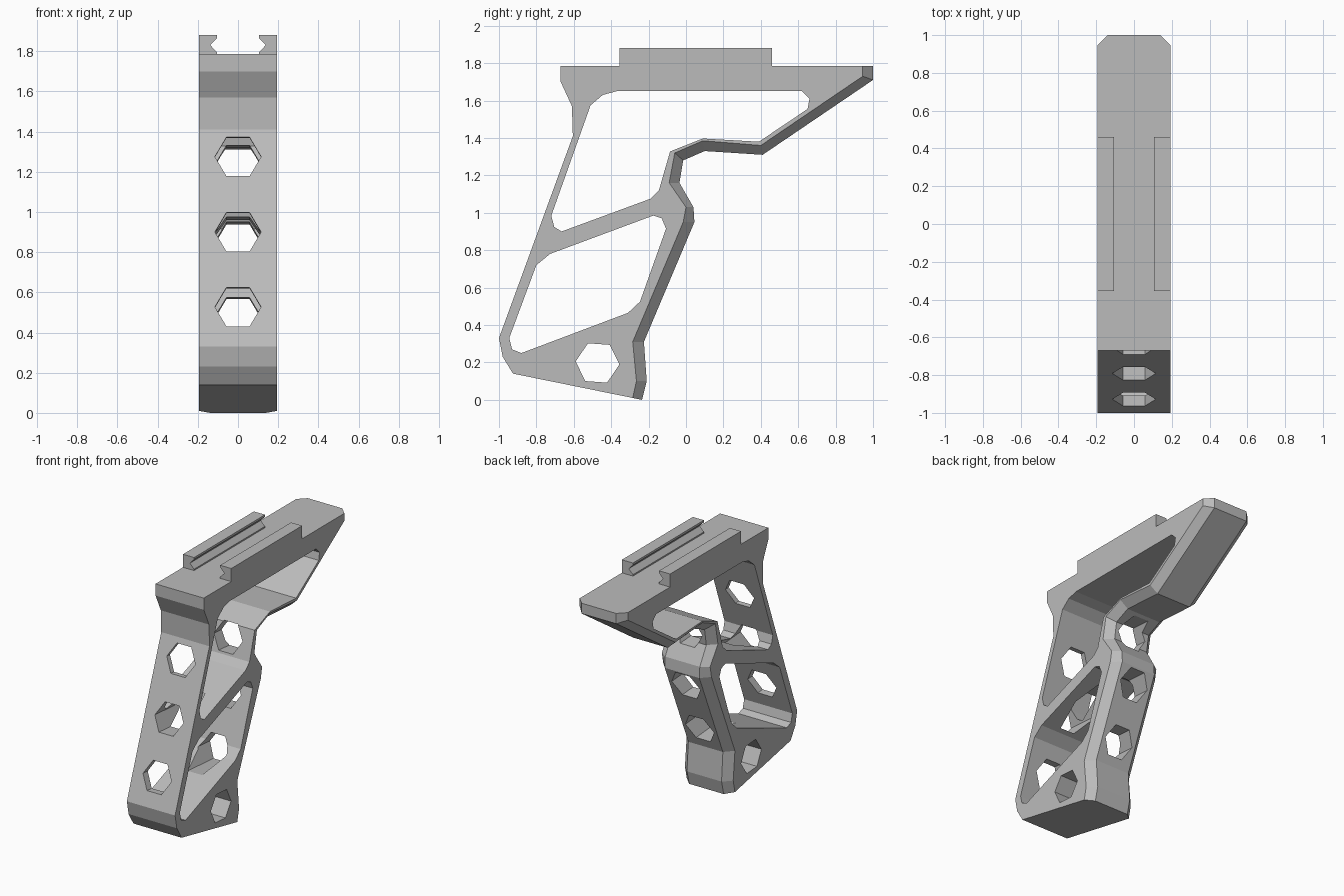
import bpy
import bmesh
from math import cos, sin, tan, pi, radians

cube = bpy.data.objects.get("Cube")
if cube:
    bpy.data.objects.remove(cube, do_unlink=True)

HALF_WIDTH = 0.194
CHAMFER = 0.055

grey = bpy.data.materials.new("mid_grey")
grey.use_nodes = True
grey.diffuse_color = (0.5, 0.5, 0.5, 1)
grey.node_tree.nodes["Principled BSDF"].inputs["Base Color"].default_value = (0.5, 0.5, 0.5, 1)


def loft(name, rings):
    """Closed solid through a list of matching rings of points."""
    bm = bmesh.new()
    loops = [[bm.verts.new(p) for p in ring] for ring in rings]
    count = len(loops[0])
    for a, b in zip(loops, loops[1:]):
        for i in range(count):
            j = (i + 1) % count
            bm.faces.new((a[i], a[j], b[j], b[i]))
    bm.faces.new(loops[0][::-1])
    bm.faces.new(loops[-1])
    bmesh.ops.recalc_face_normals(bm, faces=bm.faces)
    mesh = bpy.data.meshes.new(name)
    bm.to_mesh(mesh)
    bm.free()
    mesh.materials.append(grey)
    obj = bpy.data.objects.new(name, mesh)
    bpy.context.collection.objects.link(obj)
    return obj


def side_ring(points, x):
    return [(x, y, z) for y, z in points]


def hexagon(radius, turn=0):
    return [(radius * cos(turn + k * pi / 3), radius * sin(turn + k * pi / 3)) for k in range(6)]


def cut(target, cutter):
    cutter.hide_render = True
    mod = target.modifiers.new("cut", "BOOLEAN")
    mod.operation = "DIFFERENCE"
    mod.solver = "EXACT"
    mod.object = cutter
    bpy.context.view_layer.objects.active = target
    bpy.ops.object.modifier_apply(modifier=mod.name)
    bpy.data.objects.remove(cutter, do_unlink=True)


# Side outline: plain front edge, then the rear edge at the middle and at the sides
front_edge = [(-0.67, 1.785), (-0.67, 1.70), (-0.61, 1.57), (-0.605, 1.41),
              (-1.0, 0.33), (-0.98, 0.23), (-0.925, 0.14)]
rear_middle = [(-0.235, 0.0), (-0.21, 0.10), (-0.225, 0.31), (0.045, 0.95), (0.04, 1.03),
               (-0.035, 1.16), (-0.015, 1.28), (0.10, 1.33), (0.41, 1.31),
               (1.0, 1.71), (1.0, 1.785)]
rear_side = [(-0.285, 0.01), (-0.265, 0.10), (-0.285, 0.31), (-0.015, 0.95), (0.0, 1.03),
             (-0.09, 1.16), (-0.06, 1.32), (0.09, 1.385), (0.40, 1.36),
             (0.945, 1.73), (0.945, 1.785)]

# Grip body with chamfered rear edges
side = front_edge + rear_side
middle = front_edge + rear_middle
inner = HALF_WIDTH - CHAMFER
body = loft("grip_body", [side_ring(side, -HALF_WIDTH), side_ring(middle, -inner),
                          side_ring(middle, inner), side_ring(side, HALF_WIDTH)])

# Windows through the sides
upper_window = [(-0.37, 1.65), (0.62, 1.65), (0.66, 1.61), (0.65, 1.555), (0.39, 1.38),
                (0.09, 1.397), (-0.085, 1.328), (-0.145, 1.12), (-0.19, 1.075),
                (-0.665, 0.90), (-0.705, 0.925), (-0.72, 0.985), (-0.51, 1.575),
                (-0.445, 1.63)]
lower_window = [(-0.175, 0.985), (-0.13, 0.97), (-0.107, 0.915), (-0.246, 0.525),
                (-0.31, 0.465), (-0.88, 0.25), (-0.93, 0.27), (-0.945, 0.33),
                (-0.80, 0.72), (-0.727, 0.78)]
base_hole = [(y - 0.473, z + 0.197) for y, z in hexagon(0.117, radians(-4))]
for points in (upper_window, lower_window, base_hole):
    cut(body, loft("side_cutter", [side_ring(points, -1), side_ring(points, 1)]))

# Hexagonal holes from front to back, sloping slightly down
slope = tan(radians(4.3))
for y_face, z_face in ((-0.655, 1.275), (-0.79, 0.90), (-0.925, 0.527)):
    rings = [[(x, y, z + z_face - slope * (y - y_face)) for x, z in hexagon(0.115)]
             for y in (-1.3, 0.15)]
    cut(body, loft("front_cutter", rings))

# Pair of grooved mounting rails on top
rail = [(HALF_WIDTH, 1.785), (0.105, 1.785), (0.105, 1.795), (0.138, 1.83),
        (0.105, 1.865), (0.105, 1.88), (HALF_WIDTH, 1.88)]
for name, sign in (("left_rail", 1), ("right_rail", -1)):
    loft(name, [[(sign * x, y, z) for x, z in rail] for y in (-0.355, 0.46)])
